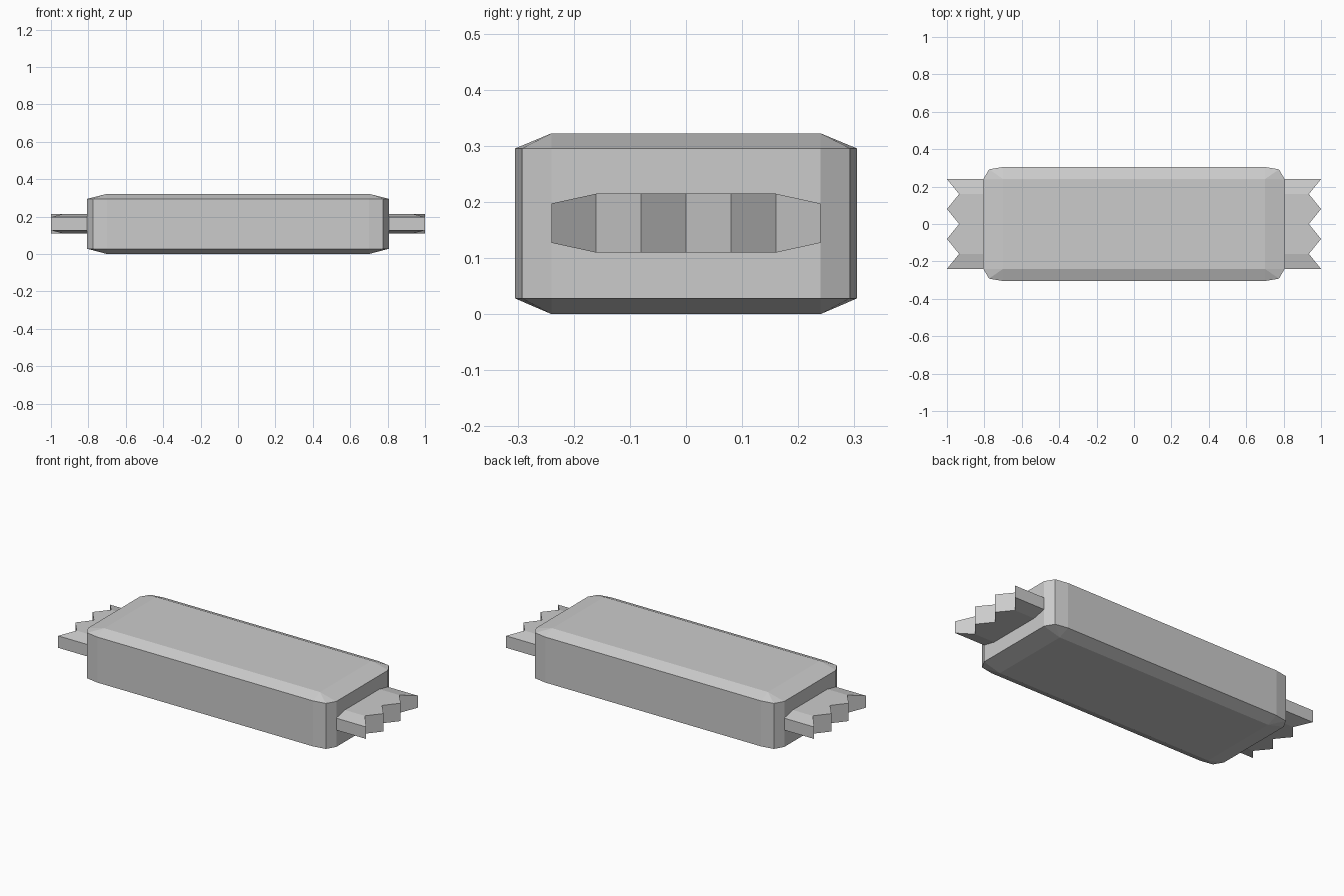
import bpy, bmesh
from math import sin, cos, radians

if "Cube" in bpy.data.objects:
    bpy.data.objects.remove(bpy.data.objects["Cube"])


def add_object(name, bm):
    bmesh.ops.recalc_face_normals(bm, faces=bm.faces[:])
    mesh = bpy.data.meshes.new(name)
    bm.to_mesh(mesh)
    bm.free()
    obj = bpy.data.objects.new(name, mesh)
    bpy.context.collection.objects.link(obj)
    return obj


# Wrapped bar: rounded-corner block with chamfered top and bottom
FLAT_X, FLAT_Y = 0.70, 0.24          # flat top half sizes
ROUND_X, ROUND_Y = 0.106, 0.065      # corner and chamfer widths
bm = bmesh.new()
for sx in (-1, 1):
    for sy in (-1, 1):
        for z in (0.0, 0.322):
            bm.verts.new((sx * FLAT_X, sy * FLAT_Y, z))
        for a in (0, 45, 90):
            x = FLAT_X + ROUND_X * cos(radians(a))
            y = FLAT_Y + ROUND_Y * sin(radians(a)) + (0.006 if a == 45 else 0)
            for z in (0.028, 0.295):
                bm.verts.new((sx * x, sy * y, z))
bmesh.ops.convex_hull(bm, input=bm.verts[:])
bmesh.ops.dissolve_limit(bm, angle_limit=radians(0.5),
                         verts=bm.verts[:], edges=bm.edges[:])
add_object("wrapper_body", bm)


# Crimped ends: zigzag strips with thinner side edges
def crimped_end(name, side):
    bm = bmesh.new()
    rings = []
    for i in range(7):
        y = -0.24 + 0.08 * i
        tip = 1.0 if i % 2 == 0 else 0.935
        half = 0.035 if i in (0, 6) else 0.0525
        rings.append([bm.verts.new((side * x, y, 0.162 + s * half))
                      for x, s in ((0.79, -1), (tip, -1), (tip, 1), (0.79, 1))])
    for a, b in zip(rings, rings[1:]):
        for k in range(4):
            n = (k + 1) % 4
            bm.faces.new((a[k], a[n], b[n], b[k]))
    bm.faces.new(rings[0])
    bm.faces.new(rings[-1])
    return add_object(name, bm)


crimped_end("right_crimped_end", 1)
crimped_end("left_crimped_end", -1)
